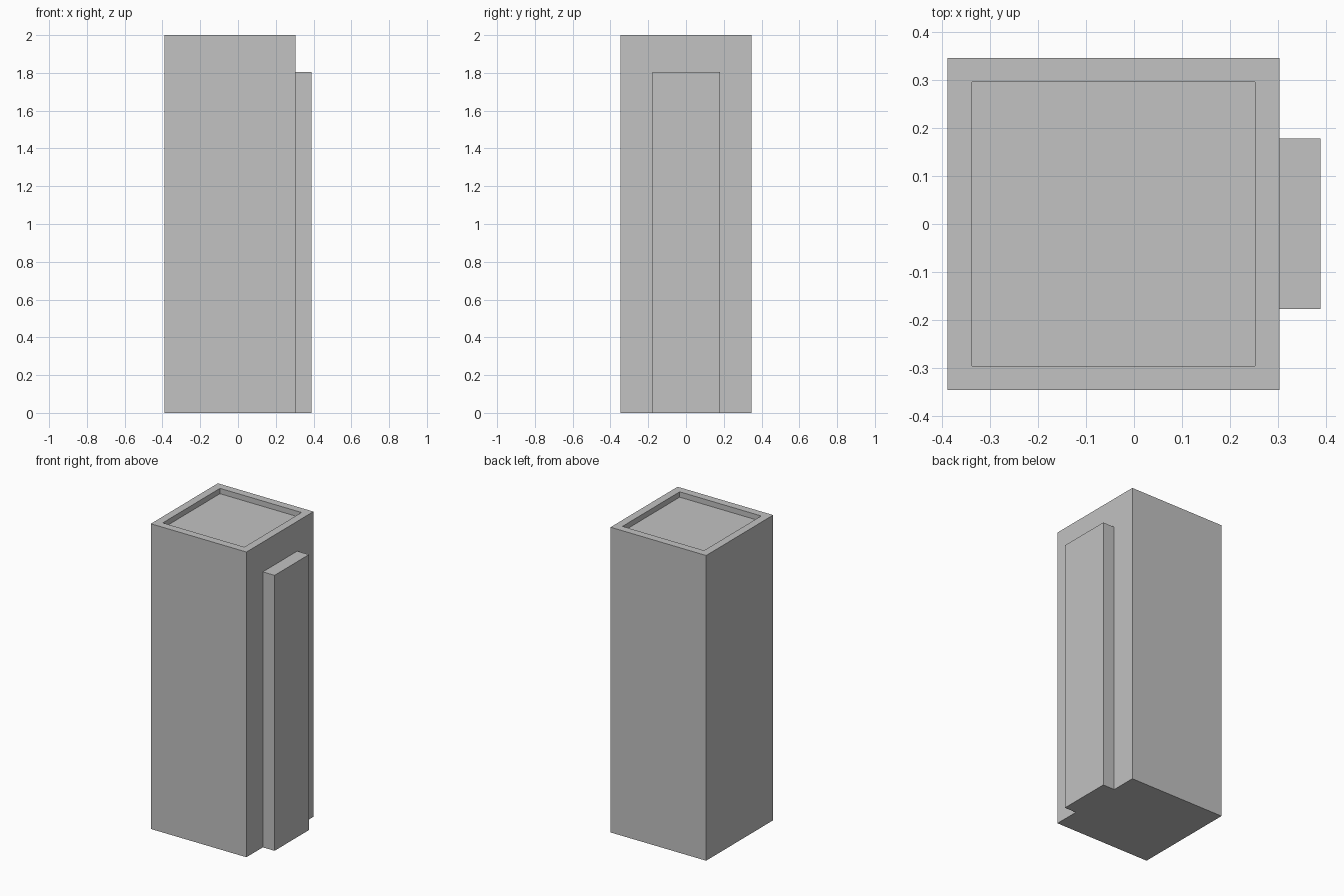
import bpy
import bmesh
from mathutils import Vector

# Remove the default cube
cube = bpy.data.objects.get("Cube")
if cube:
    bpy.data.objects.remove(cube, do_unlink=True)

# Single plain grey
grey = bpy.data.materials.new("light_grey")
grey.use_nodes = True
colour = (0.54, 0.54, 0.54, 1.0)
grey.diffuse_color = colour
grey.node_tree.nodes["Principled BSDF"].inputs["Base Color"].default_value = colour


def box(bm, low, high):
    """Add an axis-aligned box between two corners."""
    low, high = Vector(low), Vector(high)
    verts = bmesh.ops.create_cube(bm, size=1)["verts"]
    for v in verts:
        v.co = (low + high) / 2 + v.co * (high - low)


def face_towards(bm, direction):
    """Find the face looking along a direction."""
    bm.normal_update()
    return max(bm.faces, key=lambda f: f.normal.dot(Vector(direction)))


def finish(bm, name):
    mesh = bpy.data.meshes.new(name)
    bm.to_mesh(mesh)
    bm.free()
    mesh.materials.append(grey)
    obj = bpy.data.objects.new(name, mesh)
    bpy.context.collection.objects.link(obj)
    return obj


SIDE = 0.304   # plane where the panel meets the tower
HALF = 0.347

# Square tower with a shallow recess in its roof
bm = bmesh.new()
box(bm, (-0.389, -HALF, 0), (SIDE, HALF, 2))
roof = face_towards(bm, (0, 0, 1))
bmesh.ops.inset_region(bm, faces=[roof], thickness=0.072)
floor = bmesh.ops.extrude_discrete_faces(bm, faces=[roof])["faces"][0]
bmesh.ops.translate(bm, verts=floor.verts, vec=(0, 0, -0.035))
finish(bm, "tower_body")

# Shallow panel standing against the left side, open where it joins the tower
bm = bmesh.new()
box(bm, (SIDE, -0.177, 0), (0.389, 0.179, 1.805))
bmesh.ops.delete(bm, geom=[face_towards(bm, (-1, 0, 0))], context="FACES_ONLY")
finish(bm, "side_panel")
